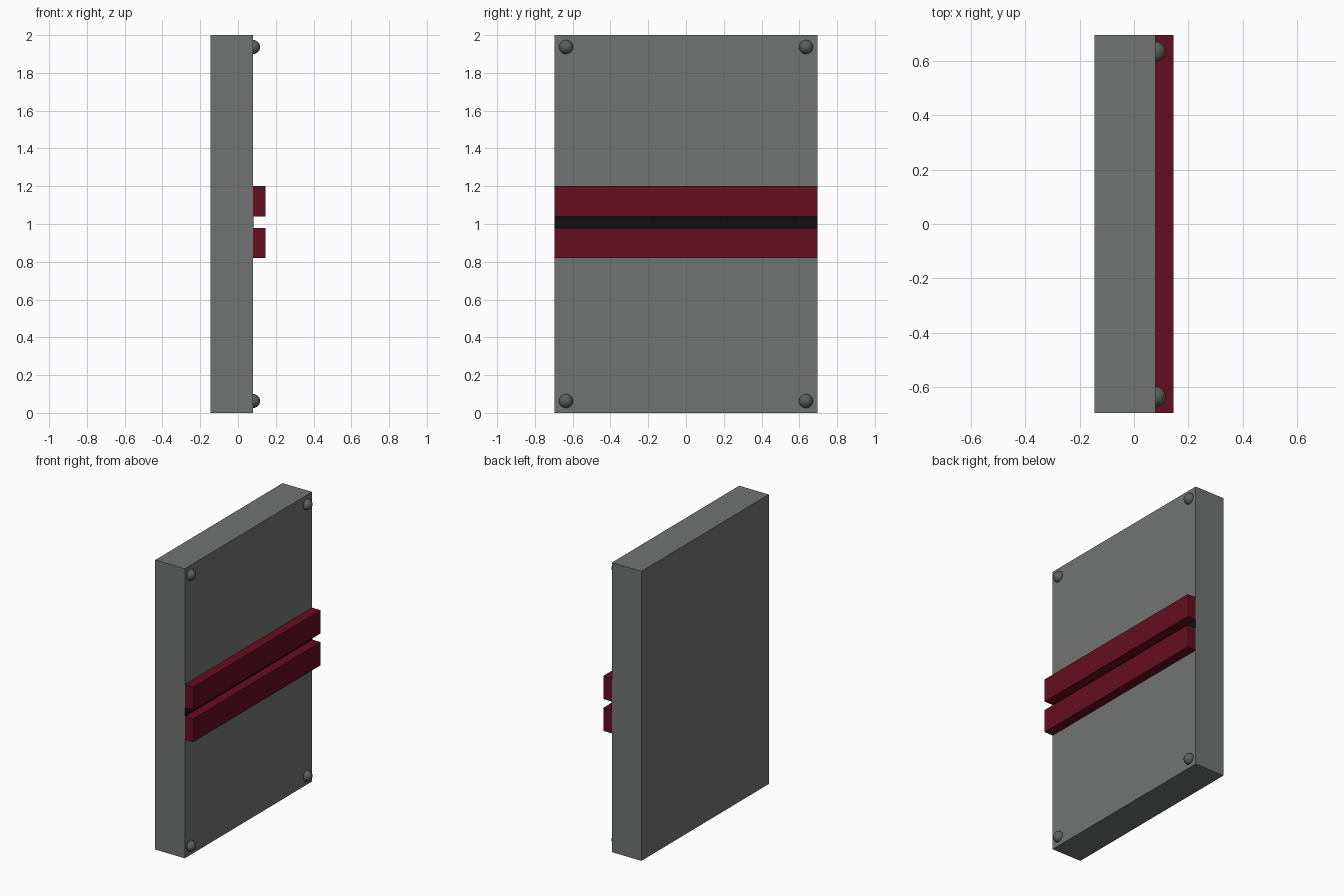
import bpy

if "Cube" in bpy.data.objects:
    bpy.data.objects.remove(bpy.data.objects["Cube"])

def material(name, rgb):
    m = bpy.data.materials.new(name)
    m.diffuse_color = (*rgb, 1)
    m.use_nodes = True
    m.node_tree.nodes["Principled BSDF"].inputs["Base Color"].default_value = m.diffuse_color
    return m

GREY = material("slab grey", (0.165, 0.175, 0.17))
STUD = material("stud grey", (0.11, 0.115, 0.113))
RED = material("dark red", (0.13, 0.004, 0.015))
BLACK = material("black", (0.005, 0.005, 0.005))

HALF_Y = 0.695   # half width of the slab
FACE_X = 0.08    # front surface of the slab

def box(name, x0, x1, z0, z1, mat):
    bpy.ops.mesh.primitive_cube_add(size=1, location=((x0 + x1) / 2, 0, (z0 + z1) / 2))
    ob = bpy.context.object
    ob.name = name
    ob.scale = (x1 - x0, 2 * HALF_Y, z1 - z0)
    bpy.ops.object.transform_apply(location=False, rotation=False, scale=True)
    ob.data.materials.append(mat)

# main slab
box("slab", -0.146, FACE_X, 0, 2, GREY)

# two raised bars with a thin dark strip between them
box("upper_bar", FACE_X, 0.145, 1.04, 1.2, RED)
box("lower_bar", FACE_X, 0.145, 0.82, 0.98, RED)
box("dark_strip", FACE_X - 0.002, FACE_X + 0.002, 0.98, 1.04, BLACK)

# round studs in the four corners
for side, y in (("left", -0.635), ("right", 0.635)):
    for level, z in (("bottom", 0.063), ("top", 1.937)):
        bpy.ops.mesh.primitive_uv_sphere_add(segments=24, ring_count=12, radius=0.037,
                                             location=(FACE_X, y, z))
        ob = bpy.context.object
        ob.name = f"{level}_{side}_stud"
        ob.data.materials.append(STUD)
        bpy.ops.object.shade_smooth()
